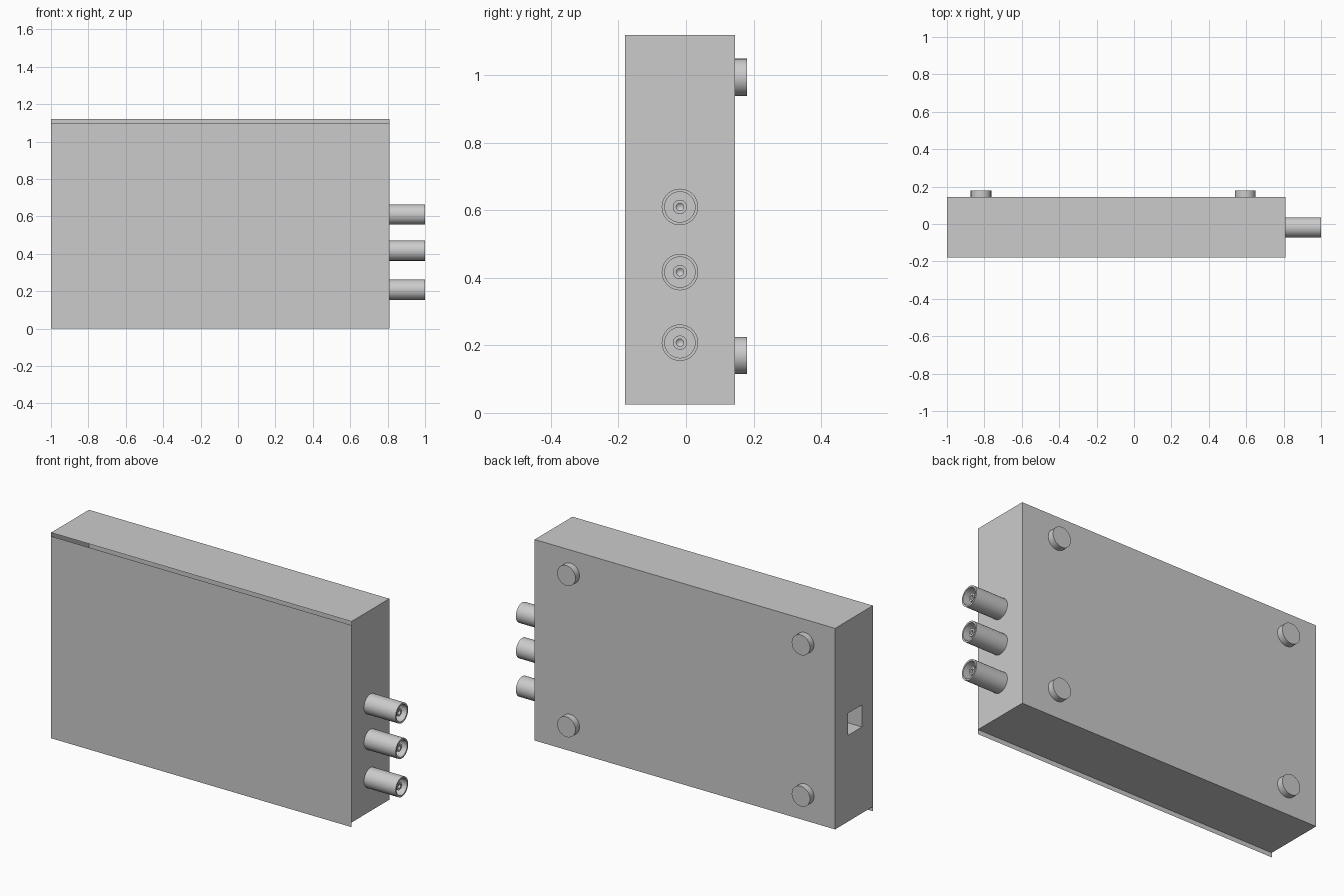
import bpy
import bmesh
import math
from mathutils import Vector

if "Cube" in bpy.data.objects:
    bpy.data.objects.remove(bpy.data.objects["Cube"], do_unlink=True)

LEFT, RIGHT = -1.0, 0.81
FRONT, BACK = -0.18, 0.145
BOTTOM, TOP = 0.025, 1.12
WIDTH, DEPTH, HEIGHT = RIGHT - LEFT, BACK - FRONT, TOP - BOTTOM


def add_object(name, bm, location=(0, 0, 0), smooth=False):
    mesh = bpy.data.meshes.new(name)
    bm.to_mesh(mesh)
    bm.free()
    obj = bpy.data.objects.new(name, mesh)
    obj.location = location
    bpy.context.collection.objects.link(obj)
    if smooth:
        bpy.ops.object.select_all(action='DESELECT')
        obj.select_set(True)
        bpy.context.view_layer.objects.active = obj
        bpy.ops.object.shade_smooth_by_angle(angle=math.radians(35))
    return obj


def lathe(name, profile, axis, location, steps=40):
    """Revolve (radius, distance along axis) points about the axis."""
    axis = Vector(axis)
    side = Vector((0, 0, 1))
    bm = bmesh.new()
    verts = [bm.verts.new(axis * d + side * r) for r, d in profile]
    edges = [bm.edges.new(pair) for pair in zip(verts, verts[1:])]
    bmesh.ops.spin(bm, geom=verts + edges, axis=axis, cent=(0, 0, 0),
                   angle=math.tau, steps=steps, use_merge=True)
    bmesh.ops.remove_doubles(bm, verts=bm.verts, dist=1e-5)
    bmesh.ops.recalc_face_normals(bm, faces=bm.faces)
    return add_object(name, bm, location, smooth=True)


# Sheet case, open at the front
bm = bmesh.new()
bmesh.ops.create_cube(bm, size=1)
bmesh.ops.scale(bm, vec=(WIDTH, DEPTH, HEIGHT), verts=bm.verts)
bmesh.ops.translate(bm, verts=bm.verts, vec=(
    (LEFT + RIGHT) / 2, (FRONT + BACK) / 2, (BOTTOM + TOP) / 2))
bm.normal_update()
front = [f for f in bm.faces if f.normal.y < -0.9]
bmesh.ops.delete(bm, geom=front, context='FACES_ONLY')

# Square socket sunk into the side wall
socket = next(f for f in bm.faces if f.normal.x < -0.9)
bmesh.ops.inset_individual(bm, faces=[socket], thickness=0.1)
centre = socket.calc_center_median()
for v in socket.verts:
    v.co.y = -0.026 + math.copysign(0.06, v.co.y - centre.y)
    v.co.z = 0.555 + math.copysign(0.06, v.co.z - centre.z)
sunk = bmesh.ops.extrude_discrete_faces(bm, faces=[socket])["faces"][0]
bmesh.ops.translate(bm, verts=sunk.verts, vec=(0.2, 0, 0))
add_object("case", bm)

# Thin front panel, set slightly lower than the case
bm = bmesh.new()
corners = [(LEFT, 0), (RIGHT, 0), (RIGHT, 1.1), (LEFT, 1.1)]
bm.faces.new([bm.verts.new((x, FRONT, z)) for x, z in corners])
add_object("front_panel", bm)

# Coaxial connectors: hollow sleeve with a bored centre pin
connector = [(0, 0), (0.054, 0), (0.054, 0.19), (0.045, 0.19), (0.045, 0.09),
             (0.021, 0.09), (0.021, 0.175), (0.011, 0.175), (0.011, 0.15),
             (0, 0.14)]
for i, z in enumerate((0.208, 0.417, 0.61), 1):
    lathe(f"connector_{i}", connector, (1, 0, 0), (RIGHT, -0.018, z))

# Round feet on the back
foot = [(0, 0), (0.055, 0), (0.055, 0.035), (0, 0.035)]
for side, x in (("right", -0.818), ("left", 0.595)):
    for level, z in (("lower", 0.17), ("upper", 0.994)):
        lathe(f"foot_{level}_{side}", foot, (0, 1, 0), (x, BACK, z))
